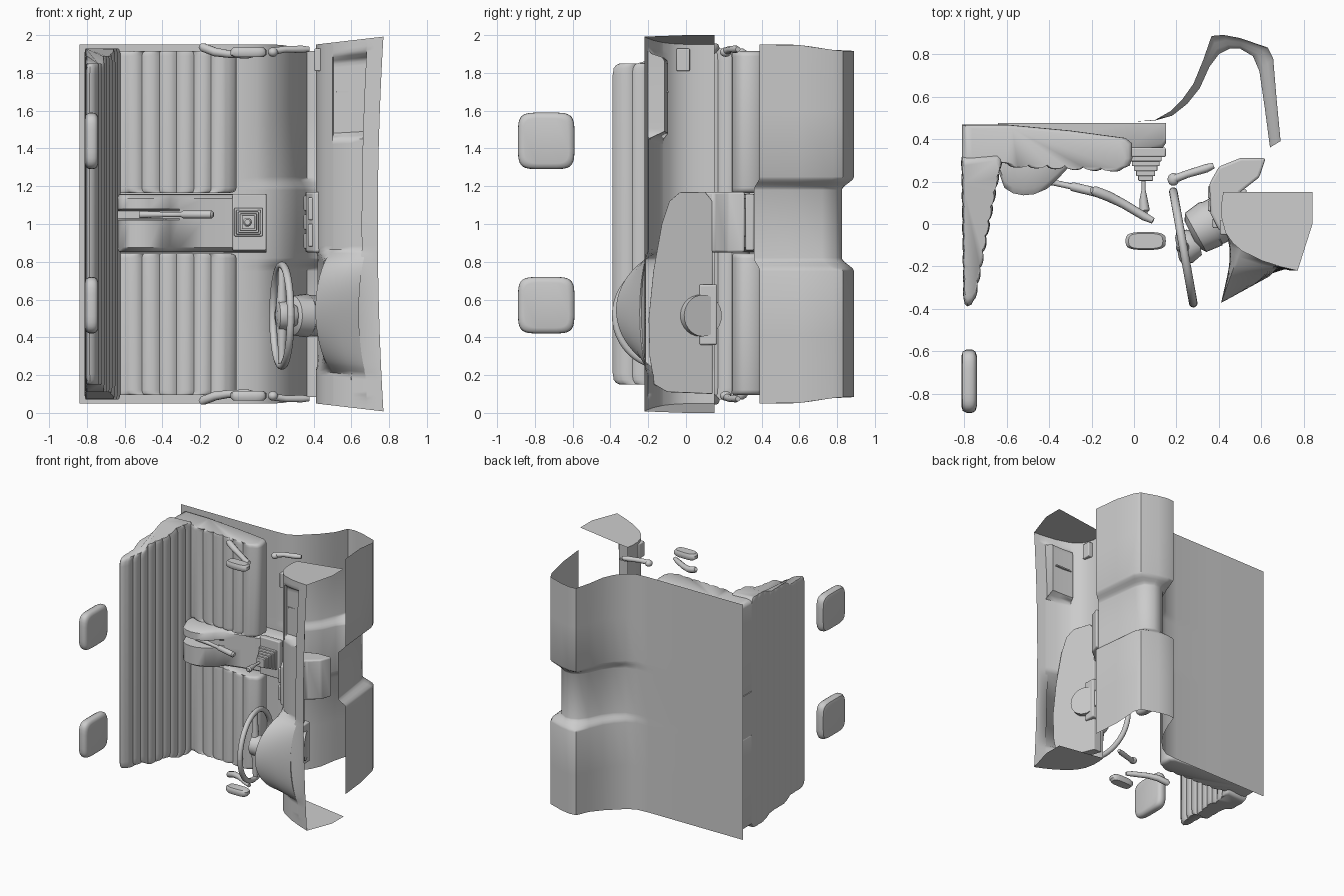
import bpy, bmesh, math
from mathutils import Vector, Matrix

if "Cube" in bpy.data.objects:
    bpy.data.objects.remove(bpy.data.objects["Cube"])

def finish(name, bm, angle=40, bevel=0, fix=True):
    if fix:
        bmesh.ops.recalc_face_normals(bm, faces=bm.faces)
    me = bpy.data.meshes.new(name)
    bm.to_mesh(me)
    bm.free()
    ob = bpy.data.objects.new(name, me)
    bpy.context.collection.objects.link(ob)
    if bevel:
        m = ob.modifiers.new("round", 'BEVEL')
        m.width, m.segments, m.limit_method = bevel, 3, 'ANGLE'
    bpy.ops.object.select_all(action='DESELECT')
    ob.select_set(True)
    bpy.context.view_layer.objects.active = ob
    bpy.ops.object.shade_smooth_by_angle(angle=math.radians(angle))
    return ob

def loft(name, rings, closed=True, caps=True, angle=40, bevel=0):
    bm = bmesh.new()
    vs = [[bm.verts.new(p) for p in r] for r in rings]
    n = len(rings[0])
    for i in range(len(vs) - 1):
        for j in range(n if closed else n - 1):
            k = (j + 1) % n
            bm.faces.new((vs[i][j], vs[i][k], vs[i + 1][k], vs[i + 1][j]))
    if caps and closed:
        bm.faces.new(vs[0])
        bm.faces.new(vs[-1])
    return finish(name, bm, angle, bevel)

def slab(name, pts, z0, z1, bevel=0.0):
    return loft(name, [[(x, y, z) for x, y in pts] for z in (z0, z1)], bevel=bevel)

def cushion(name, pts, mid, half):
    """Profile swept along z with soft ends; half(y) gives the half width."""
    cx = sum(p[0] for p in pts) / len(pts)
    cy = sum(p[1] for p in pts) / len(pts)
    rings = []
    for t, s in ((-1, .9), (-.99, .95), (-.97, .985), (-.93, 1), (.93, 1), (.97, .985), (.99, .95), (1, .9)):
        rings.append([(cx + (x - cx) * s, cy + (y - cy) * s, mid + t * half(y)) for x, y in pts])
    return loft(name, rings, angle=50)

def box(name, lo, hi, bevel=0.0):
    return slab(name, [(lo[0], lo[1]), (hi[0], lo[1]), (hi[0], hi[1]), (lo[0], hi[1])], lo[2], hi[2], bevel)

def tube(name, pts, r, sides=10):
    """Round bar through points, one radius per point."""
    pts = [Vector(p) for p in pts]
    rings = []
    for i, p in enumerate(pts):
        d = (pts[min(i + 1, len(pts) - 1)] - pts[max(i - 1, 0)]).normalized()
        u = d.cross(Vector((0.03, 0.05, 1))).normalized()
        v = d.cross(u)
        rings.append([p + r[i] * (u * math.cos(a) + v * math.sin(a))
                      for a in (2 * math.pi * k / sides for k in range(sides))])
    return loft(name, rings)

def ball(name, c, rad):
    bm = bmesh.new()
    bmesh.ops.create_uvsphere(bm, u_segments=20, v_segments=12, radius=1,
                              matrix=Matrix.Translation(c) @ Matrix.Diagonal((*rad, 1)))
    return finish(name, bm)

def flutes(a, b, n, depth, steps=6):
    """Row of rounded ribs from a to b, bulging to one side."""
    a, b = Vector(a), Vector(b)
    d = (b - a).normalized()
    nrm = Vector((-d.y, d.x))
    return [tuple(a.lerp(b, i / (n * steps)) + nrm * depth * abs(math.sin(math.pi * i / steps)) ** .6)
            for i in range(n * steps + 1)]

def smoothstep(a, b, v):
    t = max(0, min(1, (v - a) / (b - a)))
    return t * t * (3 - 2 * t)

# floor pan with two footwells and a shallower centre tunnel
outer = [(-.84, .475), (-.6, .478), (-.3, .48), (0, .482), (.1, .49), (.17, .53), (.23, .59), (.28, .66),
         (.325, .77), (.365, .885), (.42, .89), (.5, .875), (.63, .83), (.655, .78), (.67, .6), (.69, .39)]
inner = [(-.84, .475), (-.6, .478), (-.3, .48), (0, .482), (.1, .487), (.18, .51), (.25, .565), (.31, .64),
         (.355, .74), (.4, .80), (.45, .825), (.5, .825), (.56, .79), (.59, .72), (.615, .55), (.64, .36)]
cols = [-.95, -.6, -.25, -.235, -.22, -.205, -.19, -.18, .18, .19, .205, .22, .235, .25, .6, .95]
rings = []
for c in cols:
    w = 1 - smoothstep(.18, .25, abs(c))
    ring = []
    for o, q in zip(outer, inner):
        k = 1 - .035 * smoothstep(.55, .85, o[1]) if abs(c) > .9 else 1
        ring.append((o[0] + (q[0] - o[0]) * w, o[1] + (q[1] - o[1]) * w, 1 + c * k))
    rings.append(ring)
loft("floor_pan", rings, closed=False)

# seat cushions, ribs across the car, joined by a rear base
seat = [(-.01, .38), (-.04, .405), (-.3, .44), (-.6, .468), (-.81, .468), (-.81, .31), (-.64, .29)]
seat += flutes((-.05, .262), (-.60, .285), 6, .018)[::-1] + [(-.02, .275), (-.008, .31)]
for mid, name in ((.47, "driver_seat"), (1.54, "passenger_seat")):
    cushion(name, seat, mid, lambda y: .375)
box("seat_base", (-.81, .31, .83), (-.64, .468, 1.18))

# full-width seat back, ribbed on both faces, stepped wider towards the cushion
back = flutes((-.81, .32), (-.80, -.36), 9, -.004) + [(-.797, -.375), (-.785, -.388), (-.765, -.38)]
back += flutes((-.755, -.36), (-.625, .32), 9, -.010) + [(-.64, .335)]
cushion("seat_back", back, 1, lambda y: .85 + .04 * smoothstep(-.22, -.12, y) + .04 * smoothstep(.05, .2, y))

# head rests
for z in (.57, 1.44):
    rings = []
    for x, s in ((-.812, .80), (-.806, .93), (-.79, .99), (-.775, 1), (-.76, .99), (-.746, .93), (-.74, .80)):
        rings.append([(x, -.74 + .15 * s * math.copysign(abs(math.cos(a)) ** .4, math.cos(a)),
                       z + .15 * s * math.copysign(abs(math.sin(a)) ** .4, math.sin(a)))
                      for a in (2 * math.pi * (k + .5) / 32 for k in range(32))])
    loft("head_rest", rings)

# centre console with raised rear, slotted for the hand brake
con = [(-.64, .475), (-.635, .24), (-.61, .17), (-.57, .145), (-.52, .135), (-.47, .14), (-.41, .165), (-.36, .21),
       (-.31, .265), (-.18, .3), (-.02, .33), (.13, .35), (.15, .38), (.15, .475)]
rings = []
for z, d, slot in ((.85, .14, 0), (.855, .03, 0), (.875, 0, 0), (1.02, 0, 0), (1.03, 0, 1), (1.07, 0, 1),
                   (1.08, 0, 0), (1.135, 0, 0), (1.155, .03, 0), (1.16, .14, 0)):
    rings.append([(x, min(.475, max(y + d, .24 if slot else 0)), z) for x, y in con])
loft("centre_console", rings, angle=50)
box("shifter_plate", (-.03, .315, .86), (.15, .36, 1.16), .008)
for i in range(5):
    h = .075 - .01 * i
    box("gear_boot", (.055 - h, .295 - .023 * i, 1.01 - h), (.055 + h, .33 - .023 * i, 1.01 + h), .005)
tube("gear_lever", [(.045, .24, 1.01), (.045, .15, 1.01)], [.01, .01])
tube("gear_knob", [(.045, .16, 1.01), (.045, .12, 1.01), (.05, .065, 1.01), (.05, .055, 1.01)], [.01, .018, .024, .015])

# hand brake
tube("hand_brake", [(-.52, .22, 1.05), (-.38, .195, 1.05), (-.3, .178, 1.05), (-.29, .176, 1.05), (-.14, .14, 1.05), (-.13, .137, 1.05)],
     [.02, .014, .014, .021, .022, .012])

# dashboard shell with instrument hood and tray recess, ends flare outwards
base = [(.42, .15), (.412, .1), (.412, .03), (.43, -.04), (.465, -.09), (.5, -.12), (.505, -.125), (.60, -.172), (.68, -.198), (.685, -.2), (.735, -.212), (.77, -.22)]
hood = [(.42, .15), (.44, .08), (.47, -.02), (.47, -.13), (.44, -.24), (.41, -.37), (.44, -.355), (.54, -.3), (.64, -.245), (.66, -.236), (.735, -.212), (.77, -.22)]
def flare(x):
    return .05 * (.84 - x) / .43
rings = []
N = 100
for i in range(N + 1):
    t = i / N
    q = (t * 2 - .52) / .33
    w = max(0, 1 - q * q) ** .7
    bow = -.03 * (1 - (2 * t - 1) ** 2)
    dip = smoothstep(1.46, 1.5, 2 * t) * (1 - smoothstep(1.89, 1.93, 2 * t))
    ring = []
    for j, (b, h) in enumerate(zip(base, hood)):
        x, y = b[0] + (h[0] - b[0]) * w, b[1] + (h[1] - b[1]) * w
        if j > 8:
            x += bow
        y += dip * {6: .03, 7: .065, 8: .085}.get(j, 0)
        f = flare(x)
        ring.append((x, y, f + (2 - 2 * f) * t))
    rings.append(ring)
loft("dashboard", rings, closed=False, angle=50)
for side in (0, 1):
    bm = bmesh.new()
    pts = base + [(.84, 0), (.84, .15)]
    bm.faces.new([bm.verts.new((x, y, 2 - flare(x) if side else flare(x))) for x, y in pts])
    finish("dashboard_end", bm)

# slanted rear of the instrument recess, and a small side vent
pod = [(.14, .1), (-.1, .11), (-.17, .15), (-.195, .3), (-.2, .5), (-.175, .75), (-.13, 1.0), (-.09, 1.12), (-.03, 1.17), (.1, 1.17), (.14, 1.12)]
loft("instrument_housing", [[(x0 - lean * (y + .2), max(y, top), z) for y, z in pod]
                            for x0, lean, top in ((.5, .2, -.06), (.61, .33, -.2))], angle=30, bevel=.012)
box("side_vent", (.405, -.05, 1.81), (.45, .02, 1.93), .006)
box("tray_divider", (.52, -.105, 1.695), (.66, -.09, 1.705))

# centre stack with control panels
stack = [(.40, -.03), (.36, .05), (.355, .19), (.4, .27), (.5, .31), (.62, .31), (.59, .22), (.5, .15), (.48, -.03)]
slab("centre_stack", stack, .85, 1.17, .012)
for i in range(3):
    z = .87 + .1 * i
    box("stack_control", (.348, .06, z), (.37, .11, z + .08), .006)
    box("stack_control", (.348, .12, z), (.37, .18, z + .08), .006)
box("radio_vent", (.37, -.02, .88), (.42, .03, 1.0), .008)
box("radio_vent", (.37, -.02, 1.02), (.42, .03, 1.14), .008)

# steering wheel, hub, spokes and column
axis = Vector((.984, .176, 0))
up = Vector((.176, -.984, 0))
ctr = Vector((.232, -.11, .515))
rings = []
for k in range(48):
    a = 2 * math.pi * k / 48
    r = up * math.cos(a) + Vector((0, 0, 1)) * math.sin(a)
    rings.append([ctr + r * (.267 + .02 * math.cos(b)) + axis * .02 * math.sin(b)
                  for b in (2 * math.pi * m / 12 for m in range(12))])
rings.append(rings[0])
loft("steering_wheel_rim", rings, caps=False)
tube("steering_hub", [ctr - axis * .03, ctr - axis * .02, ctr + axis * .03, ctr + axis * .08], [.05, .075, .08, .05], 24)
for s in (-1, 1):
    tube("steering_spoke", [ctr, ctr + Vector((0, 0, s * .15)), ctr + Vector((0, 0, s * .262))], [.035, .022, .018])
tube("steering_column", [(.27, -.05, .515), (.29, -.04, .515), (.36, .0, .515), (.37, .005, .515), (.55, .09, .515)],
     [.07, .105, .115, .11, .11], 28)
box("column_bracket", (.43, .07, .36), (.53, .165, .68), .01)

# door pulls, latches and window cranks, mirrored on both sides
for s in (-1, 1):
    z = lambda d: 1 + s * d
    tube("door_pull_arm", [(-.2, .16, z(.945)), (-.185, .155, z(.935)), (-.12, .13, z(.91)), (-.05, .095, z(.90)), (.05, .035, z(.895)), (.09, .015, z(.9))],
         [.014, .024, .024, .021, .02, .014])
    rings = []
    for d, k in ((.885, .85), (.895, 1), (.92, 1), (.935, .85)):
        rings.append([(.055 + .095 * k * math.copysign(abs(math.cos(a)) ** .6, math.cos(a)),
                       -.08 + .042 * k * math.copysign(abs(math.sin(a)) ** .6, math.sin(a)), z(d))
                      for a in (2 * math.pi * m / 24 for m in range(24))])
    loft("door_latch", rings)
    ball("crank_knob", (.185, .21, z(.91)), (.027, .03, .025))
    tube("window_crank", [(.185, .21, z(.915)), (.25, .235, z(.925)), (.34, .262, z(.925)), (.375, .275, z(.925))], [.02, .018, .02, .014])
